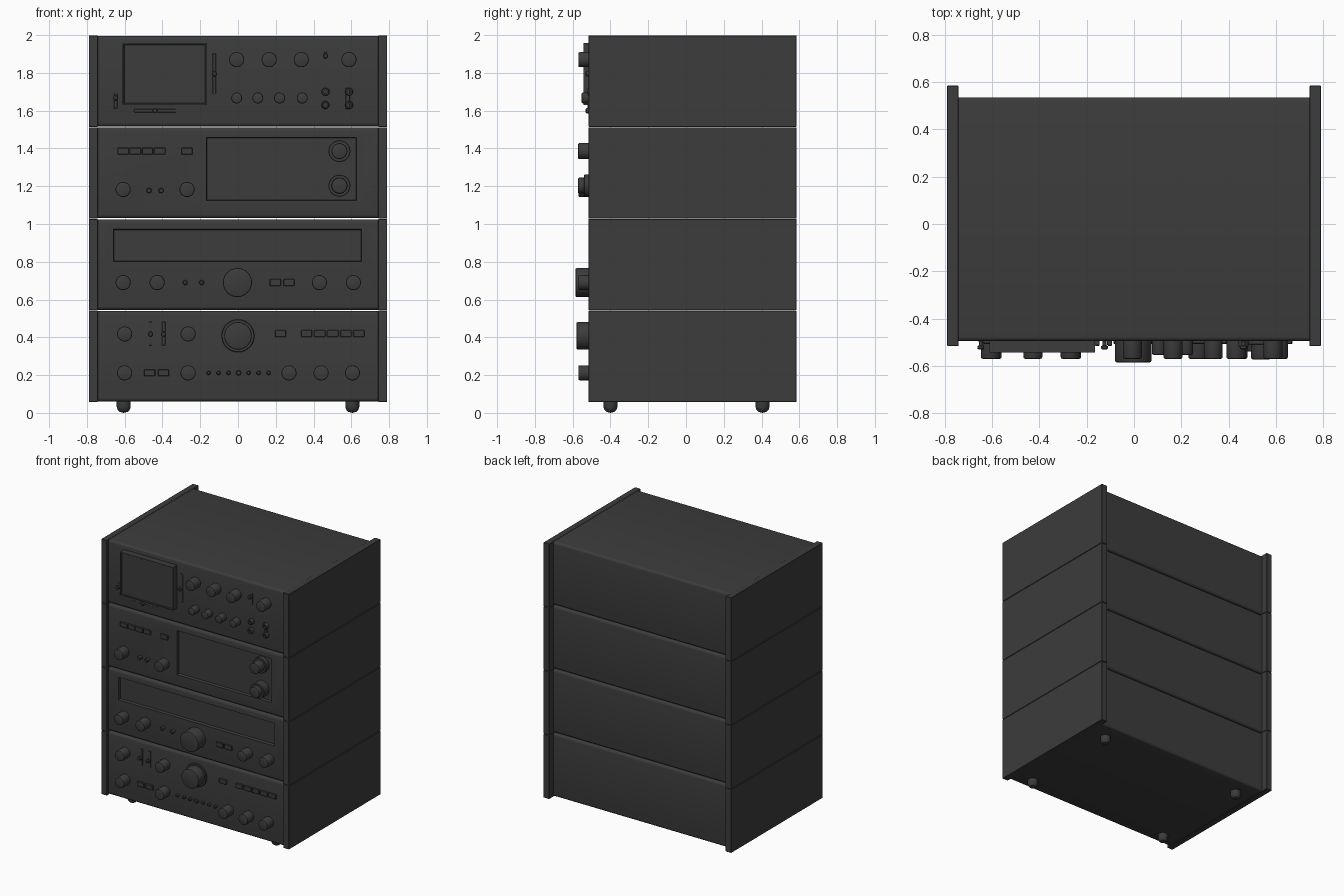
import bpy, bmesh
from math import pi, radians
from mathutils import Matrix, Vector

if "Cube" in bpy.data.objects:
    bpy.data.objects.remove(bpy.data.objects["Cube"])

FRONT = -0.495
dark = bpy.data.materials.new("dark_grey")
dark.diffuse_color = (0.045, 0.045, 0.045, 1)
dark.use_nodes = True
dark.node_tree.nodes["Principled BSDF"].inputs["Base Color"].default_value = dark.diffuse_color


def finish(name, bm):
    bmesh.ops.recalc_face_normals(bm, faces=bm.faces)
    me = bpy.data.meshes.new(name)
    bm.to_mesh(me)
    bm.free()
    me.materials.append(dark)
    ob = bpy.data.objects.new(name, me)
    bpy.context.collection.objects.link(ob)
    return ob


def box_bm(x0, x1, y0, y1, z0, z1):
    bm = bmesh.new()
    size = Vector((x1 - x0, y1 - y0, z1 - z0))
    mid = Vector((x0 + x1, y0 + y1, z0 + z1)) / 2
    bmesh.ops.create_cube(bm, size=1, matrix=Matrix.Translation(mid) @ Matrix.Diagonal((*size, 1)))
    return bm


def box(name, x0, x1, y0, y1, z0, z1, bevel=0.003):
    bm = box_bm(x0, x1, y0, y1, z0, z1)
    bmesh.ops.bevel(bm, geom=bm.edges[:], offset=bevel, segments=1, affect='EDGES', profile=0.5)
    return finish(name, bm)


def lathe(name, x, z, profile, y0=FRONT, steps=32):
    """Turn (radius, height) points around an axis pointing out of the front."""
    bm = bmesh.new()
    vs = [bm.verts.new((x + r, y0 - h, z)) for r, h in profile]
    es = [bm.edges.new(p) for p in zip(vs, vs[1:])]
    bmesh.ops.spin(bm, geom=vs + es, cent=(x, y0, z), axis=(0, 1, 0), angle=2 * pi, steps=steps)
    bmesh.ops.remove_doubles(bm, verts=bm.verts[:], dist=1e-5)
    return finish(name, bm)


def knob(x, z, r=0.04, h=0.075, y0=FRONT, name="knob"):
    b = 0.007
    lathe(name, x, z, [(0, -.005), (r, -.005), (r, h - b), (r - .3 * b, h - .3 * b), (r - b, h), (0, h)], y0)


def disc(name, x, z, r, h, y0=FRONT):
    lathe(name, x, z, [(0, -.005), (r, -.005), (r, h - .003), (r - .003, h), (0, h)], y0)


def pin(x, z, r=0.013, h=0.03):
    lathe("small_button", x, z, [(0, -.005), (r, -.005), (r, h - .004), (r - .004, h), (0, h)], steps=16)


def button(x, z):
    box("push_button", x - .03, x + .03, FRONT - .012, FRONT + .005, z - .018, z + .018)


def slider(x, z, half, vertical=True, grip=0.0):
    a, b = (0.009, half) if vertical else (half, 0.009)
    box("slider_track", x - a, x + a, FRONT - .005, FRONT + .005, z - b, z + b, .002)
    lathe("slider_grip", x, z + grip, [(0, 0), (.008, 0), (.008, .018), (.014, .022), (.014, .032),
                                       (.009, .036), (0, .036)], steps=16)


def jack(x, z):
    lathe("jack", x, z, [(0, -.005), (.021, -.005), (.021, .02), (.017, .026), (.01, .026),
                         (.01, .01), (0, .01)], steps=20)


def pocket(body, x0, x1, z0, z1, depth=0.02):
    """Cut a slightly tapered window into the front of a cabinet."""
    bm = box_bm(x0, x1, FRONT - .02, FRONT + depth, z0, z1)
    c = Vector(((x0 + x1) / 2, 0, (z0 + z1) / 2))
    for v in bm.verts:
        if v.co.y > FRONT:
            v.co.x -= .008 if v.co.x > c.x else -.008
            v.co.z -= .008 if v.co.z > c.z else -.008
    cutter = finish("window_cutter", bm)
    m = body.modifiers.new("window", 'BOOLEAN')
    m.object, m.solver = cutter, 'EXACT'
    bpy.context.view_layer.objects.active = body
    bpy.ops.object.modifier_apply(modifier=m.name)
    bpy.data.objects.remove(cutter)


# Four stacked cabinets, each with two side panels
bodies = []
for i in range(4):
    z0 = 0.058 + i * 0.4855
    z1 = z0 + 0.4815
    bm = box_bm(-.742, .742, FRONT, .535, z0 + .002, z1)
    along_x = [e for e in bm.edges if abs(e.verts[0].co.x - e.verts[1].co.x) > 1]
    bmesh.ops.bevel(bm, geom=along_x, offset=.018, segments=4, affect='EDGES', profile=.5)
    bodies.append(finish(f"cabinet_{i + 1}", bm))
    for s in (-1, 1):
        xs = sorted((s * .742, s * .79))
        box("side_panel", xs[0], xs[1], -.516, .585, z0, z1 + .0015, .002)

# Windows
pocket(bodies[1], -.664, .659, .797, .977)
pocket(bodies[2], -.172, .632, 1.12, 1.463)

# Rounded feet
for x in (-.605, .605):
    for y in (-.4, .405):
        foot = lathe("foot", 0, 0, [(0, 0), (.037, 0), (.037, .032), (.033, .046), (.022, .058), (0, .064)],
                     y0=0, steps=24)
        foot.rotation_euler = (radians(90), 0, 0)
        foot.location = (x, y, .064)

# Bottom unit: amplifier
for x in (-.6, -.264):
    knob(x, .418)
for x in (-.6, -.264, .27, .44, .606):
    knob(x, .212)
disc("volume_ring", 0, .408, .087, .012)
knob(0, .408, .073, .085, name="volume_knob")
for x in (-.463, -.394):
    slider(x, .42, .063, grip=-.003)
for x in (.225, .363, .433, .502, .571, .64):
    button(x, .42)
for x in (-.468, -.394):
    button(x, .212)
for i in range(-3, 4):
    pin(.003 + i * .053, .212, .011 if i else .014, .02)

# Second unit: tuner
for x in (-.608, -.428, .431, .611):
    knob(x, .69)
for x in (-.28, -.193):
    pin(x, .69)
knob(-.003, .69, .077, .09, name="tuning_knob")
for x in (.198, .27):
    button(x, .69)

# Third unit: tape controls
for x in (-.608, -.544, -.479, -.414, -.27):
    button(x, 1.386)
for x in (-.608, -.27):
    knob(x, 1.183)
for x in (-.471, -.407):
    pin(x, 1.177, .014)
for z, h in ((1.386, .035), (1.203, .065)):
    disc("knob_ring", .537, z, .058, h, FRONT + .02)
    knob(.537, z, .042, .097, FRONT + .02)

# Top unit: scope screen in a raised frame
bm = box_bm(-.612, -.165, -.543, FRONT + .005, 1.63, 1.957)
front = min(bm.faces, key=lambda f: f.calc_center_median().y)
bmesh.ops.inset_region(bm, faces=[front], thickness=.01, depth=0)
bmesh.ops.inset_region(bm, faces=[front], thickness=.005, depth=-.006)
finish("screen", bm)
slider(-.125, 1.795, .108)
slider(-.44, 1.6, .11, vertical=False)
slider(-.648, 1.652, .04, grip=.016)
slider(.463, 1.87, .04, grip=.02)
for x in (-.007, .165, .335, .587):
    knob(x, 1.87)
for x in (-.007, .105, .22, .34):
    knob(x, 1.667, .029, .058, name="small_knob")
for x in (.463, .588):
    for z in (1.7, 1.63):
        jack(x, z)
box("jack_bridge", .57, .594, FRONT - .012, FRONT + .005, 1.61, 1.72)

# Smooth round surfaces, keep hard edges
bpy.ops.object.select_all(action='SELECT')
bpy.context.view_layer.objects.active = bodies[0]
bpy.ops.object.shade_smooth_by_angle(angle=radians(30))
